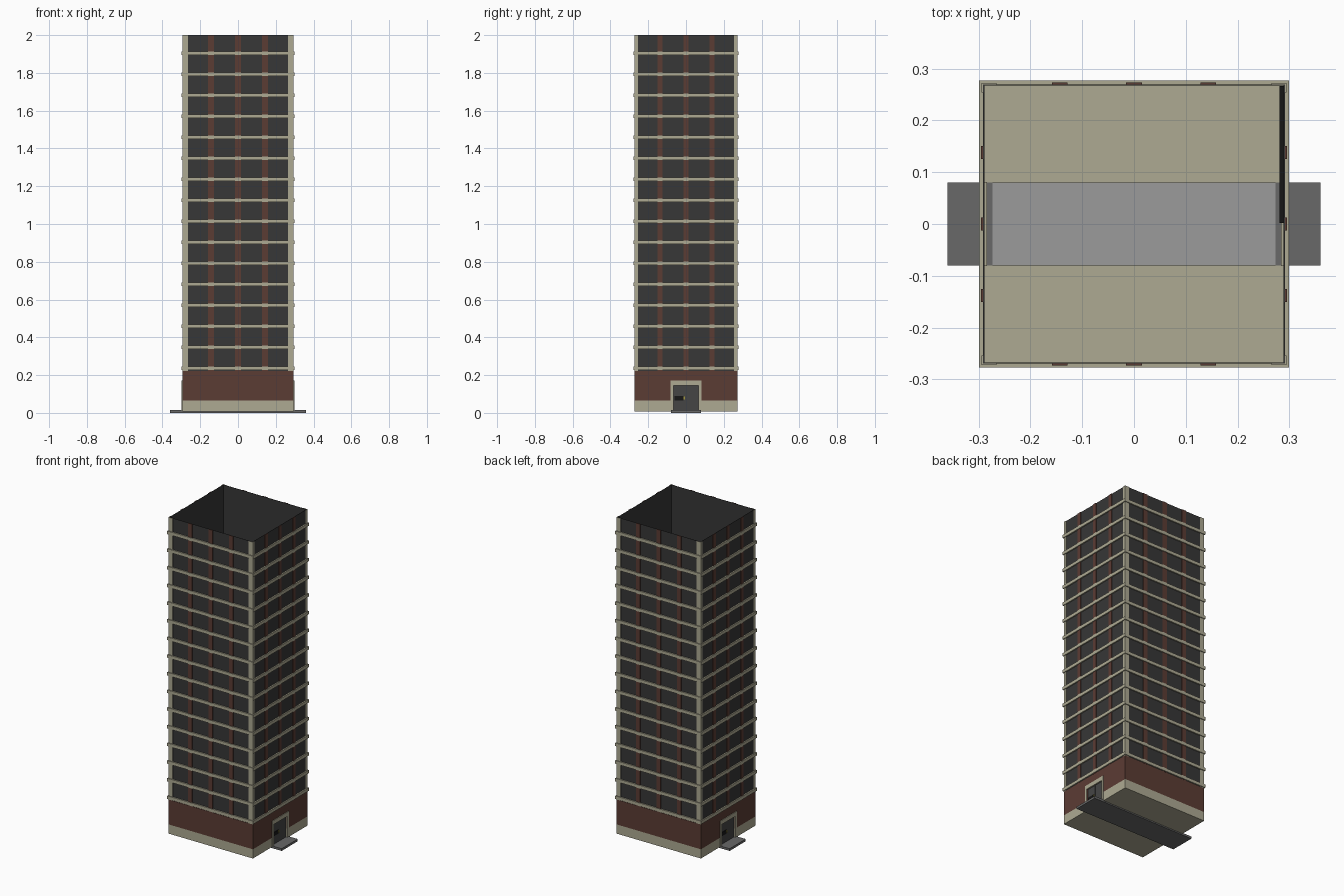
import bpy, bmesh

if "Cube" in bpy.data.objects:
    bpy.data.objects.remove(bpy.data.objects["Cube"])

def material(name, rgb):
    m = bpy.data.materials.new(name)
    m.diffuse_color = (*rgb, 1)
    m.use_nodes = True
    m.node_tree.nodes["Principled BSDF"].inputs["Base Color"].default_value = m.diffuse_color
    return m

BEIGE = material("beige_concrete", (0.42, 0.40, 0.29))
BRICK = material("brick", (0.105, 0.045, 0.034))
GLASS = material("dark_glass", (0.038, 0.038, 0.038))
PAVING = material("dark_paving", (0.14, 0.14, 0.14))
CARPET = material("light_floor", (0.33, 0.33, 0.33))
BLACK = material("black_metal", (0.008, 0.008, 0.008))
DOOR = material("door_grey", (0.06, 0.06, 0.06))
BRASS = material("brass", (0.35, 0.30, 0.05))

def boxes(name, mat, specs):
    """One object made of axis-aligned boxes (x0, x1, y0, y1, z0, z1)."""
    bm = bmesh.new()
    for x0, x1, y0, y1, z0, z1 in specs:
        verts = bmesh.ops.create_cube(bm, size=1)["verts"]
        for v in verts:
            v.co.x = x1 if v.co.x > 0 else x0
            v.co.y = y1 if v.co.y > 0 else y0
            v.co.z = z1 if v.co.z > 0 else z0
    mesh = bpy.data.meshes.new(name)
    bm.to_mesh(mesh)
    bm.free()
    mesh.materials.append(mat)
    ob = bpy.data.objects.new(name, mesh)
    bpy.context.collection.objects.link(ob)
    return ob

def span(s, a, b):
    """Ordered interval a..b placed on side s (+1 or -1)."""
    return tuple(sorted((s * a, s * b)))

def ring(X, Y, t, z0, z1):
    """Four wall boxes with outer half sizes X, Y and thickness t."""
    out = []
    for s in (-1, 1):
        out.append((-X, X, *span(s, Y - t, Y), z0, z1))
        out.append((*span(s, X - t, X), -Y + t, Y - t, z0, z1))
    return out

def ring_with_doors(X, Y, t, z0, z1, gap, top):
    """Wall ring whose two x sides have a central door opening."""
    out = []
    for s in (-1, 1):
        out.append((-X, X, *span(s, Y - t, Y), z0, z1))
        for q in (-1, 1):
            out.append((*span(s, X - t, X), *span(q, gap, Y - t), z0, z1))
        if z1 > top:
            out.append((*span(s, X - t, X), -gap, gap, top, z1))
    return out

X, Y = 0.294, 0.272
BASE, FLOOR, N = 0.222, 0.1112, 16
DW, DH = 0.065, 0.146

# ground storey
boxes("plinth", BEIGE, ring_with_doors(X, Y, 0.004, 0.01, 0.066, DW, DH))
boxes("brick_base", BRICK, ring_with_doors(X, Y, 0.004, 0.066, BASE, DW, DH))
boxes("ground_slab", BEIGE, [(-X, X, -Y, Y, 0.008, 0.012)])
boxes("entrance_path", PAVING, [(-0.36, 0.36, -0.08, 0.08, 0, 0.014)])
boxes("hall_floor", CARPET, [(-0.273, 0.273, -0.08, 0.08, 0.014, 0.016)])

# glazed tower walls, open at the top
boxes("glass_walls", GLASS, ring(X - 0.003, Y - 0.003, 0.002, BASE, 2.0))

# corner pillars, L-shaped
pillars = []
for s in (-1, 1):
    for q in (-1, 1):
        pillars.append((*span(s, X - 0.029, X), *span(q, Y - 0.004, Y), BASE, 2.0))
        pillars.append((*span(s, X - 0.004, X), *span(q, Y - 0.018, Y - 0.004), BASE, 2.0))
boxes("corner_pillars", BEIGE, pillars)

# brick mullions, three on each side
mullions = []
for k in (-1, 0, 1):
    for s in (-1, 1):
        mullions.append((k * 0.143 - 0.015, k * 0.143 + 0.015,
                         *span(s, Y - 0.004, Y + 0.001), BASE, 2.0))
        mullions.append((*span(s, X - 0.004, X + 0.001),
                         k * 0.138 - 0.013, k * 0.138 + 0.013, BASE, 2.0))
boxes("brick_mullions", BRICK, mullions)

# floor bands
bands = []
for i in range(N):
    z = 0.236 + i * FLOOR
    bands += ring(0.299, 0.277, 0.008, z - 0.01, z + 0.01)
boxes("floor_bands", BEIGE, bands)

# doors on both short sides
for s, side in ((1, "right"), (-1, "left")):
    fx = span(s, 0.284, 0.298)
    boxes(side + "_door_frame", BEIGE, [
        (*fx, -0.081, -DW, 0.012, 0.172),
        (*fx, DW, 0.081, 0.012, 0.172),
        (*fx, -DW, DW, DH, 0.172)])
    boxes(side + "_door_leaves", DOOR, [
        (*span(s, 0.286, 0.289), -DW, -0.001, 0.014, DH),
        (*span(s, 0.286, 0.289), 0.001, DW, 0.014, DH)])
    boxes(side + "_push_bar", BLACK,
          [(*span(s, 0.289, 0.292), *span(s, -0.062, -0.014), 0.066, 0.09)])
    boxes(side + "_door_knob", BRASS,
          [(*span(s, 0.289, 0.293), *span(s, -0.012, -0.006), 0.07, 0.086)])

# dark panel standing inside the right wall
boxes("inner_panel", BLACK, [(0.281, 0.2835, 0.002, 0.266, 0.014, 0.18),
                             (0.281, 0.29, 0.002, 0.266, 0.174, 0.18)])
